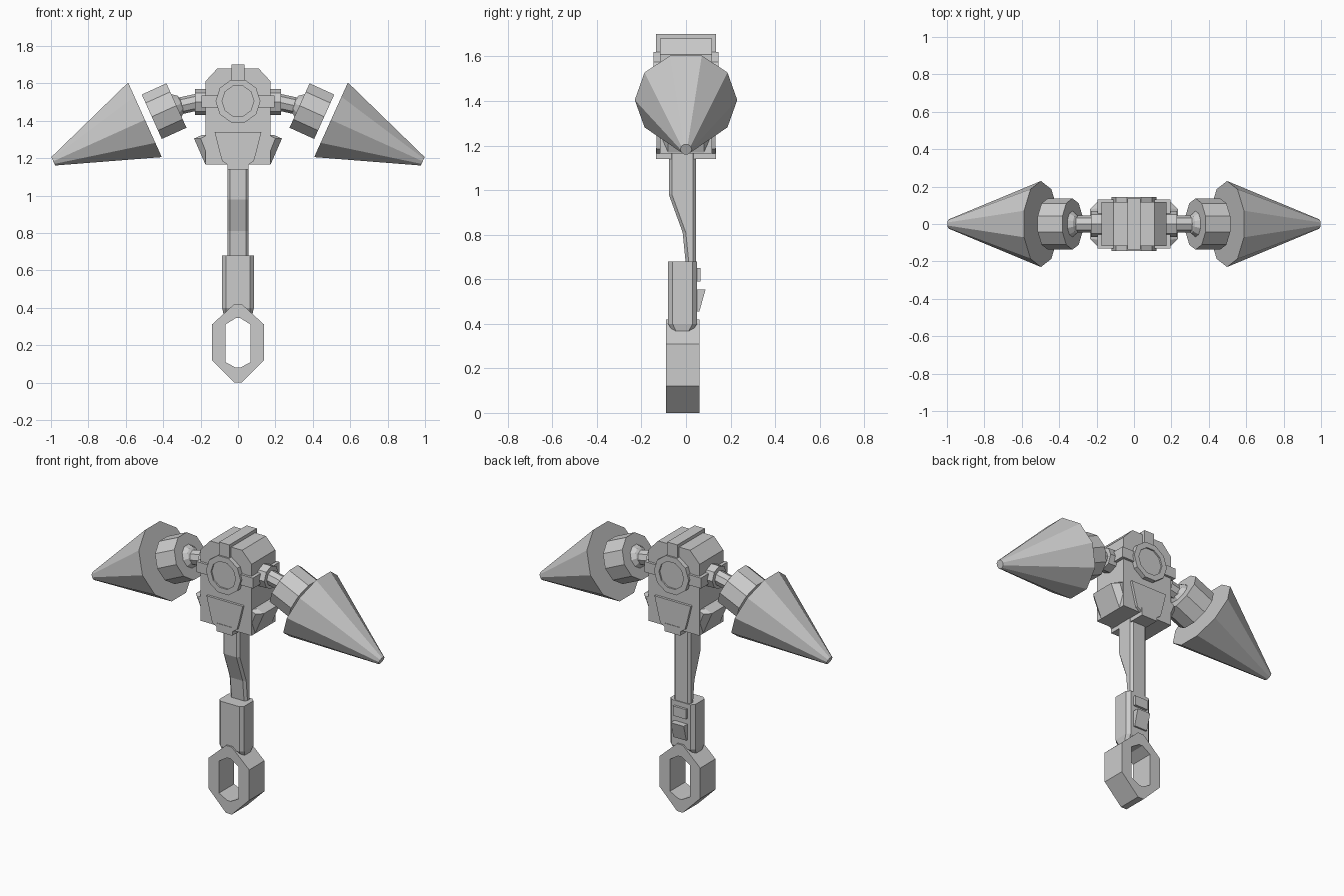
import bpy, bmesh, math
from mathutils import Vector

if "Cube" in bpy.data.objects:
    bpy.data.objects.remove(bpy.data.objects["Cube"])


def loft(name, rings, closed=False):
    """Skin equal-length rings of points; cap the ends unless the loft is closed."""
    bm = bmesh.new()
    vs = [[bm.verts.new(p) for p in r] for r in rings]
    n = len(vs[0])
    pairs = list(zip(vs, vs[1:])) + ([(vs[-1], vs[0])] if closed else [])
    for a, b in pairs:
        for i in range(n):
            j = (i + 1) % n
            bm.faces.new((a[i], a[j], b[j], b[i]))
    if not closed:
        bm.faces.new(vs[0])
        bm.faces.new(vs[-1])
    bmesh.ops.recalc_face_normals(bm, faces=bm.faces)
    me = bpy.data.meshes.new(name)
    bm.to_mesh(me)
    bm.free()
    ob = bpy.data.objects.new(name, me)
    bpy.context.collection.objects.link(ob)
    return ob


def at_y(pts, y):
    return [(x, y, z) for x, z in pts]


def plate(name, pts, y0, y1):
    return loft(name, [at_y(pts, y0), at_y(pts, y1)])


def frame(name, outer, inner, y0, y1):
    return loft(name, [at_y(outer, y0), at_y(outer, y1),
                       at_y(inner, y1), at_y(inner, y0)], closed=True)


def box(name, x0, x1, y0, y1, z0, z1):
    return plate(name, [(x0, z0), (x1, z0), (x1, z1), (x0, z1)], y0, y1)


def mirror_x(half):
    return half + [(-x, z) for x, z in reversed(half)]


def ngon(n, r, cz):
    return [(r * math.cos(math.tau * i / n), cz + r * math.sin(math.tau * i / n))
            for i in range(n)]


def section(hx, y0, y1, c, z):
    """Rectangle with chamfered corners, seen from above."""
    return [(-hx + c, y0, z), (hx - c, y0, z), (hx, y0 + c, z), (hx, y1 - c, z),
            (hx - c, y1, z), (-hx + c, y1, z), (-hx, y1 - c, z), (-hx, y0 + c, z)]


def turned(name, origin, axis, stations, n):
    """Faceted solid of (distance, radius) stations along an axis in the xz plane."""
    a = Vector(axis).normalized()
    u = Vector((0, 1, 0))
    v = a.cross(u)
    rings = []
    for d, r in stations:
        c = Vector(origin) + a * d
        rings.append([c + u * r * math.cos(math.tau * i / n) + v * r * math.sin(math.tau * i / n)
                      for i in range(n)])
    return loft(name, rings)


# Handle: end loop, grip, buttons
frame("handle_loop",
      mirror_x([(.02, 0), (.14, .12), (.14, .31), (.02, .42)]),
      mirror_x([(.012, .08), (.068, .11), (.068, .31), (.012, .345)]), -.09, .06)
loft("grip", [section(.075, -.055, .02, .015, .355), section(.085, -.08, .05, .02, .40),
              section(.085, -.08, .05, .02, .68)])
box("button", -.045, .045, .04, .065, .59, .65)
trigger = [(.04, .455), (.06, .455), (.088, .555), (.04, .555)]
loft("trigger", [[(x, y, z) for y, z in trigger] for x in (-.045, .045)])

# Shaft, thinning towards the grip
loft("shaft", [section(.057, y0, .045, .014, z)
               for y0, z in [(0, .66), (-.015, .81), (-.077, .98), (-.077, 1.2)]])

# Head block and flared skirt
plate("head_block", mirror_x([(.10, 1.165), (.175, 1.165), (.175, 1.61), (.11, 1.68)]),
      -.117, .117)
loft("skirt", [section(.175, -.11, .11, .03, 1.168), section(.235, -.114, .114, .035, 1.305),
               section(.19, -.114, .114, .03, 1.325)])

# Straps wrapping the block
box("top_strap", -.035, .035, -.135, .135, 1.60, 1.70)
box("side_strap", -.195, .195, -.132, .132, 1.47, 1.535)
box("bottom_strap", -.055, .055, -.135, .135, 1.14, 1.19)

# Round faces and lower panels, front and back
for side, label in ((-1, "front"), (1, "back")):
    frame(label + "_face_ring", ngon(10, .12, 1.505), ngon(10, .085, 1.505),
          side * .10, side * .145)
    plate(label + "_face_disc", ngon(10, .09, 1.505), side * .10, side * .136)
    plate(label + "_panel",
          mirror_x([(.055, 1.165), (.085, 1.185), (.095, 1.22), (.125, 1.34)]),
          side * .10, side * .132)

# Arms with floating drill cones
for s, label in ((-1, "left"), (1, "right")):
    axis = (s * .911, 0, -.412)
    base = (s * .4975, 0, 1.405)
    turned(label + "_collar", (0, 0, 1.5), (s, 0, 0), [(.16, .07), (.23, .07)], 8)
    turned(label + "_arm", (s * .18, 0, 1.508), (s, 0, -.22), [(0, .045), (.17, .045)], 8)
    ball = [(-.15 + .078 * math.sin(t), .078 * math.cos(t))
            for t in [math.radians(d) for d in (-80, -50, -25, 0, 25, 50, 80)]]
    turned(label + "_ball_joint", base, axis, ball, 10)
    turned(label + "_socket", base, axis, [(-.185, .137), (-.04, .137)], 10)
    turned(label + "_cone", base, axis, [(0, .23), (.538, .026)], 10)
